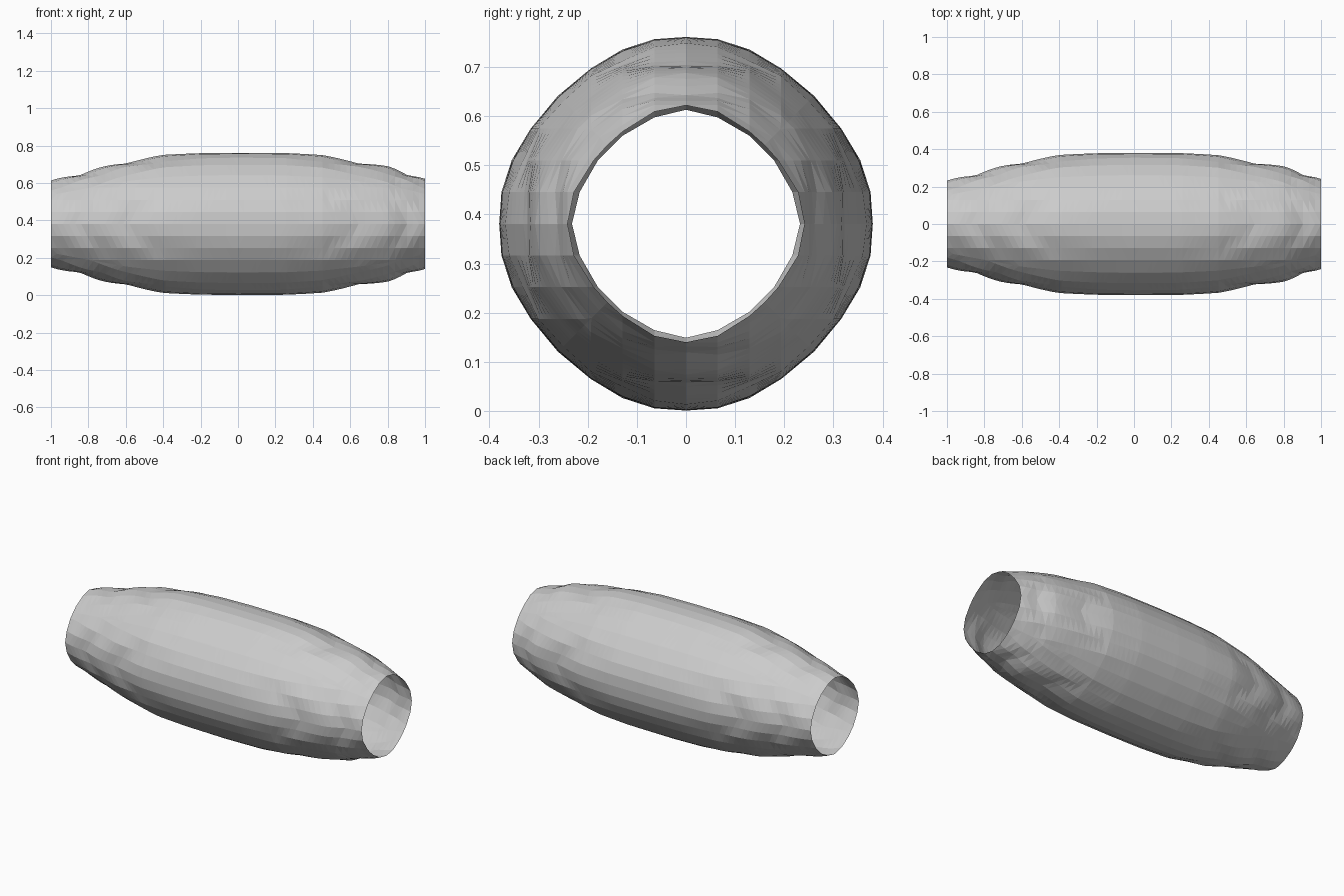
import bpy, bmesh, math

cube = bpy.data.objects.get("Cube")
if cube:
    bpy.data.objects.remove(cube, do_unlink=True)

CELL = 2 / 31        # facet grid size
BULGE = 0.015        # height of the terraced panels
CENTRE_Z = 0.381
STATIONS = 62

# Underlying barrel radius along x
PROFILE = [(-1, .218), (-.85, .258), (-.6, .3225), (-.4, .354), (-.2, .365), (0, .368),
           (.25, .366), (.45, .353), (.645, .3225), (.8, .294), (.91, .258), (1, .226)]


def radius(x):
    for (x0, r0), (x1, r1) in zip(PROFILE, PROFILE[1:]):
        if x <= x1:
            return r0 + (r1 - r0) * (x - x0) / (x1 - x0)
    return PROFILE[-1][1]


def octant(r):
    """Points (along, across) from an axis direction to the diagonal, on the facet grid."""
    points = []
    for k in range(6):
        a = math.pi / 4 if k == 5 else min(math.asin(min(k * CELL / r, 1)), math.pi / 4)
        along, across = r * math.cos(a), r * math.sin(a)
        # Terraces puff outward between grid levels and vanish on the diagonals
        along += BULGE * abs(math.sin(math.pi * along / CELL)) * max(0, math.cos(2 * a))
        points.append((along, across))
    return points


def ring(r):
    half = octant(r)
    quarter = half + [(v, u) for u, v in reversed(half[1:-1])]
    points = []
    for _ in range(4):
        points += quarter
        quarter = [(-v, u) for u, v in quarter]
    return points


# Open barrel shell
bm = bmesh.new()
rings = []
for i in range(STATIONS + 1):
    x = -1 + 2 * i / STATIONS
    rings.append([bm.verts.new((x, y, z + CENTRE_Z)) for y, z in ring(radius(x))])
for a, b in zip(rings, rings[1:]):
    n = len(a)
    for j in range(n):
        k = (j + 1) % n
        bm.faces.new((a[j], a[k], b[k], b[j]))
bmesh.ops.remove_doubles(bm, verts=bm.verts, dist=0.0005)
bmesh.ops.triangulate(bm, faces=bm.faces)
bmesh.ops.recalc_face_normals(bm, faces=bm.faces)
if sum(f.normal.dot((0, f.calc_center_median().y, f.calc_center_median().z - CENTRE_Z))
       for f in bm.faces) < 0:
    bmesh.ops.reverse_faces(bm, faces=bm.faces)
mesh = bpy.data.meshes.new("barrel_shell")
bm.to_mesh(mesh)
bm.free()
shell = bpy.data.objects.new("barrel_shell", mesh)
bpy.context.collection.objects.link(shell)

# Plain grey
grey = bpy.data.materials.new("light_grey")
grey.use_nodes = True
grey.diffuse_color = (.6, .6, .6, 1)
grey.node_tree.nodes["Principled BSDF"].inputs["Base Color"].default_value = (.6, .6, .6, 1)
mesh.materials.append(grey)
